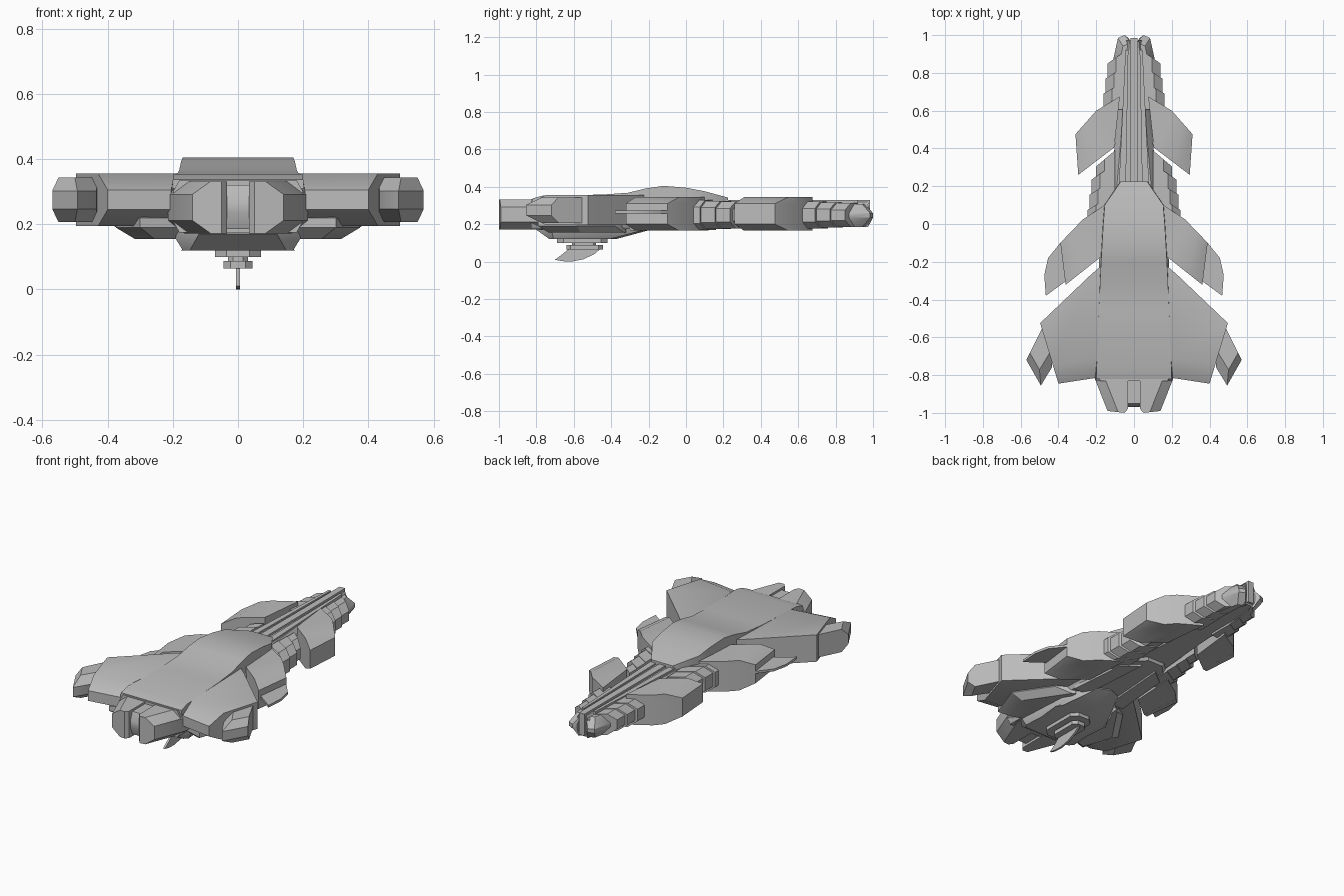
import bpy, bmesh, math
from mathutils import Vector
from mathutils.geometry import intersect_line_line_2d

grey = bpy.data.materials.new("hull_grey")
grey.diffuse_color = (0.5, 0.5, 0.5, 1)


def finish(name, bm, mirror=True):
    bmesh.ops.recalc_face_normals(bm, faces=bm.faces)
    me = bpy.data.meshes.new(name)
    bm.to_mesh(me)
    bm.free()
    ob = bpy.data.objects.new(name, me)
    bpy.context.collection.objects.link(ob)
    me.materials.append(grey)
    bpy.ops.object.select_all(action='DESELECT')
    ob.select_set(True)
    bpy.context.view_layer.objects.active = ob
    bpy.ops.object.shade_smooth_by_angle(angle=math.radians(32))
    if mirror:
        ob.modifiers.new("mirror", 'MIRROR')
    return ob


def inset(pts, dists):
    """Move edge i (pts[i] to pts[i+1]) inwards by dists[i]."""
    n = len(pts)
    p = [Vector(q) for q in pts]
    area = sum(p[i].x * p[(i + 1) % n].y - p[(i + 1) % n].x * p[i].y for i in range(n))
    s = 1 if area > 0 else -1
    lines = []
    for i in range(n):
        d = (p[(i + 1) % n] - p[i]).normalized()
        lines.append((p[i] + Vector((-d.y, d.x)) * s * dists[i], d))
    out = []
    for i in range(n):
        (a, da), (b, db) = lines[i - 1], lines[i]
        den = da.x * db.y - da.y * db.x
        if abs(den) < 1e-4:
            out.append(b)
        else:
            w = b - a
            out.append(a + da * ((w.x * db.y - w.y * db.x) / den))
    return out


def loft(name, rings, mirror=True):
    bm = bmesh.new()
    vs = [[bm.verts.new(c) for c in r] for r in rings]
    n = len(rings[0])
    for a, b in zip(vs, vs[1:]):
        for i in range(n):
            j = (i + 1) % n
            bm.faces.new((a[i], a[j], b[j], b[i]))
    bm.faces.new(vs[0][::-1])
    bm.faces.new(vs[-1])
    return finish(name, bm, mirror)


def slab(name, pts, z0, z1, dists=None, h=0.035, hb=None):
    """Plan outline with chosen edges chamfered at top and bottom."""
    flat = [Vector(p) for p in pts]
    if dists is None:
        layers = [(z0, flat), (z1, flat)]
    else:
        small = inset(pts, dists)
        layers = [(z0, small), (z0 + (hb or h), flat), (z1 - h, flat), (z1, small)]
    return loft(name, [[(p.x, p.y, z) for p in ring] for z, ring in layers])


# Long neck with raised spine
slab("neck_core", [(0, 0.1), (0.13, 0.1), (0.06, 0.9), (0.045, 0.97), (0, 0.97)],
     0.19, 0.318, [0, 0.03, 0.02, 0, 0])
slab("neck_spine", [(0, 0.1), (0.022, 0.1), (0.018, 0.985), (0, 0.985)], 0.20, 0.33)
slab("neck_rail", [(0.045, 0.1), (0.085, 0.1), (0.045, 0.92), (0.03, 0.92)], 0.19, 0.328)

# Nose prongs
slab("nose_prong", [(0.035, 0.8), (0.11, 0.8), (0.11, 0.87), (0.085, 0.985), (0.05, 1.0), (0.03, 0.985)],
     0.185, 0.308, [0, 0.025, 0.035, 0.05, 0.01, 0], 0.05)

# Overlapping slanted ribs along the nose and neck
for i, (xo, y) in enumerate([(0.14, 0.85), (0.15, 0.77), (0.162, 0.69),
                             (0.20, 0.305), (0.225, 0.235), (0.235, 0.155), (0.245, 0.075)]):
    nose = i < 3
    xi, up, ln = (0.04, 0.07, 0.085) if nose else (0.10, 0.085, 0.085)
    g = 0.004 * (i if nose else i - 2)
    slab("neck_rib", [(xi, y - ln), (xo, y - ln), (xo, y), (xi, y + up)],
         0.186 - g, 0.312 + g, [0, 0.045, 0, 0], 0.035)

# Large shoulder armour plates and thin blade fin
slab("fore_armour", [(0.075, 0.675), (0.2, 0.6), (0.31, 0.475), (0.295, 0.26), (0.105, 0.405)],
     0.165, 0.345, [0, 0.0, 0.07, 0, 0])
slab("mid_armour", [(0.155, 0.10), (0.27, 0.025), (0.39, -0.10), (0.362, -0.322), (0.17, -0.17)],
     0.165, 0.345, [0, 0.0, 0.07, 0, 0])
slab("blade_fin", [(0.33, -0.10), (0.39, -0.10), (0.455, -0.18), (0.475, -0.27), (0.467, -0.38), (0.33, -0.28)],
     0.258, 0.272)

# Main hull, wings and wing-tip pods
slab("main_hull", [(0, -0.83), (0.2, -0.83), (0.185, -0.2), (0.165, 0.1), (0.07, 0.2), (0, 0.2)],
     0.175, 0.335, [0, 0.02, 0.03, 0.03, 0.02, 0])
slab("wing", [(0.15, -0.2), (0.23, -0.27), (0.497, -0.525), (0.40, -0.845), (0.205, -0.815)],
     0.195, 0.356, [0, 0, 0.0, 0.1, 0], 0.05)
slab("wing_tip_pod", [(0.42, -0.53), (0.485, -0.55), (0.57, -0.72), (0.493, -0.855), (0.435, -0.76)],
     0.207, 0.343, [0, 0, 0.035, 0.05, 0], 0.04)

# Smooth humped top deck
deck = [(0.225, 0.07, 0.342), (0.1, 0.155, 0.376), (0, 0.163, 0.395), (-0.12, 0.17, 0.405),
        (-0.21, 0.175, 0.392), (-0.31, 0.18, 0.368), (-0.45, 0.185, 0.358), (-0.76, 0.198, 0.354), (-0.82, 0.2, 0.338)]
loft("top_deck", [[(-w - 0.003, y, 0.31), (-w, y, z), (w, y, z), (w + 0.003, y, 0.31)]
                  for y, w, z in deck], False)

# Rear engine blocks and the block between them
slab("engine_block", [(0.033, -0.6), (0.033, -0.98), (0.05, -1.0), (0.14, -0.99), (0.215, -0.80), (0.215, -0.6)],
     0.172, 0.332, [0, 0, 0, 0.05, 0.05, 0], 0.04)
slab("engine_bridge", [(0, -0.97), (0.034, -0.97), (0.034, -0.7), (0, -0.7)], 0.185, 0.32, [0.02, 0, 0, 0], 0.05)

# Belly plates
slab("belly_keel", [(0, -0.19), (0.07, -0.22), (0.18, -0.40), (0.2, -0.72), (0.12, -0.8), (0, -0.8)],
     0.12, 0.24, [0.17, 0.03, 0.03, 0.03, 0.07, 0], 0.03, 0.05)
slab("belly_wing", [(0.14, -0.32), (0.24, -0.38), (0.375, -0.58), (0.30, -0.79), (0.14, -0.74)],
     0.155, 0.24, [0, 0.04, 0.06, 0.04, 0], 0.02, 0.035)
slab("belly_strake", [(0.05, 0.12), (0.14, 0.05), (0.17, -0.3), (0.08, -0.3)], 0.165, 0.24)

# Keel turret: stacked mounts and curved fin
for nm, w, ya, yb, z0, z1 in [("turret_base", 0.07, -0.69, -0.42, 0.10, 0.125),
                              ("turret_neck", 0.03, -0.61, -0.48, 0.08, 0.11),
                              ("turret_collar", 0.045, -0.64, -0.445, 0.065, 0.088)]:
    c = w * 0.5
    slab(nm, [(0, ya), (w - c, ya), (w, ya + c), (w, yb - c), (w - c, yb), (0, yb)], z0, z1)
fin = [(-0.70, 0.01), (-0.66, 0.002), (-0.61, 0.0), (-0.55, 0.012), (-0.49, 0.04), (-0.445, 0.078), (-0.62, 0.075), (-0.66, 0.04)]
loft("keel_fin", [[(x, y, z) for y, z in fin] for x in (-0.006, 0.006)], False)
